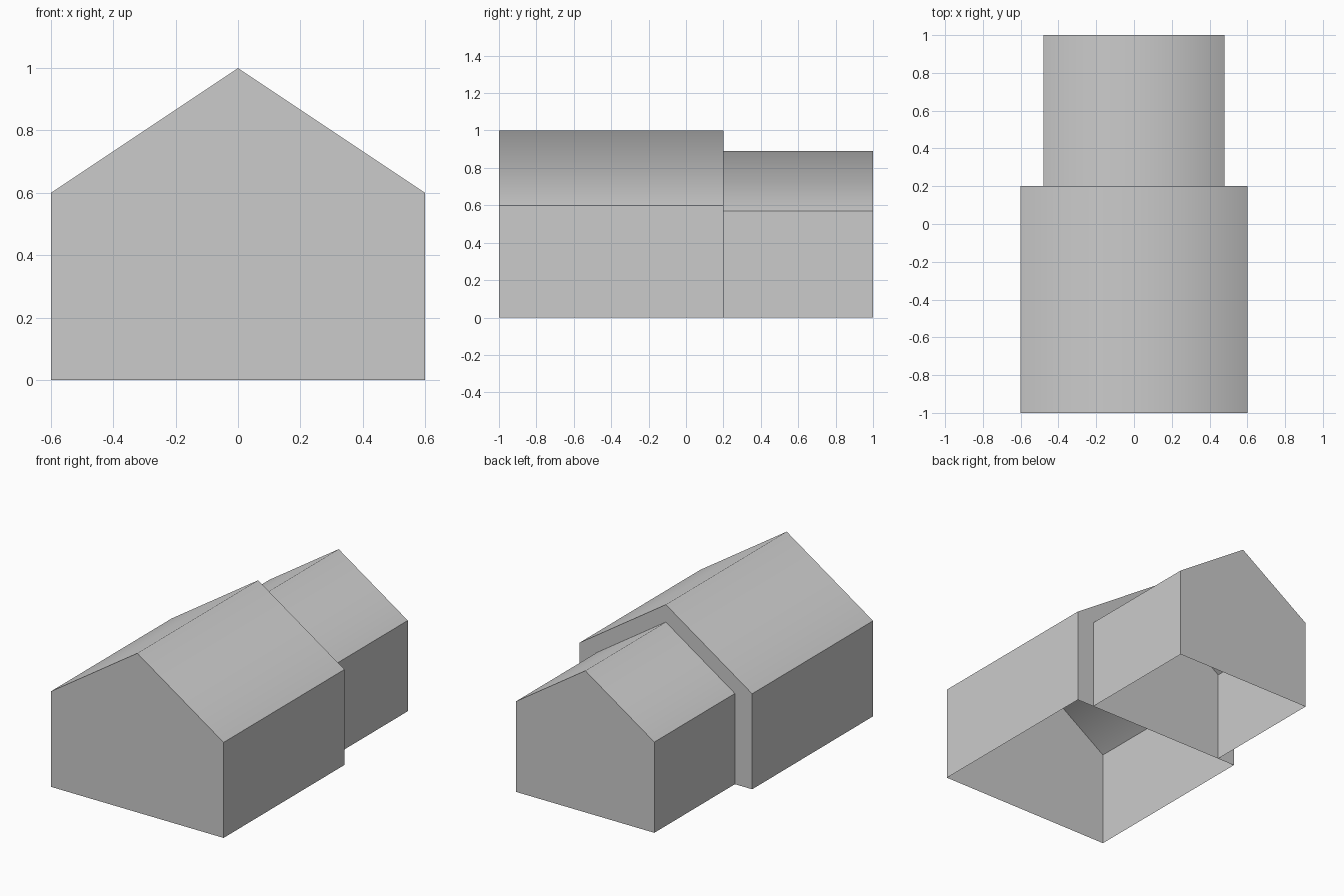
import bpy
import bmesh

default = bpy.data.objects.get("Cube")
if default:
    bpy.data.objects.remove(default, do_unlink=True)

# Single grey material
grey = bpy.data.materials.new("light_grey")
grey.use_nodes = True
color = (0.6, 0.6, 0.6, 1)
grey.diffuse_color = color
grey.node_tree.nodes["Principled BSDF"].inputs["Base Color"].default_value = color


def gabled_shell(name, half_width, eave, ridge, y_front, y_back):
    """Thin gabled hall with an open underside; the roof shades smoothly over the ridge."""
    profile = [(-half_width, 0), (-half_width, eave), (0, ridge),
               (half_width, eave), (half_width, 0)]
    bm = bmesh.new()
    front = [bm.verts.new((x, y_front, z)) for x, z in profile]
    back = [bm.verts.new((x, y_back, z)) for x, z in profile]
    # Gable walls
    bm.faces.new(front)
    bm.faces.new(back[::-1])
    # Side walls and roof slopes
    for i in range(len(profile) - 1):
        face = bm.faces.new((front[i], back[i], back[i + 1], front[i + 1]))
        face.smooth = i in (1, 2)
    bmesh.ops.recalc_face_normals(bm, faces=bm.faces)
    mesh = bpy.data.meshes.new(name)
    bm.to_mesh(mesh)
    bm.free()
    mesh.materials.append(grey)
    obj = bpy.data.objects.new(name, mesh)
    bpy.context.collection.objects.link(obj)
    return obj


# Large front hall and lower, narrower rear hall
gabled_shell("front_hall", 0.6, 0.6, 1.0, -1.0, 0.2)
gabled_shell("rear_hall", 0.48, 0.57, 0.89, 0.2, 1.0)
